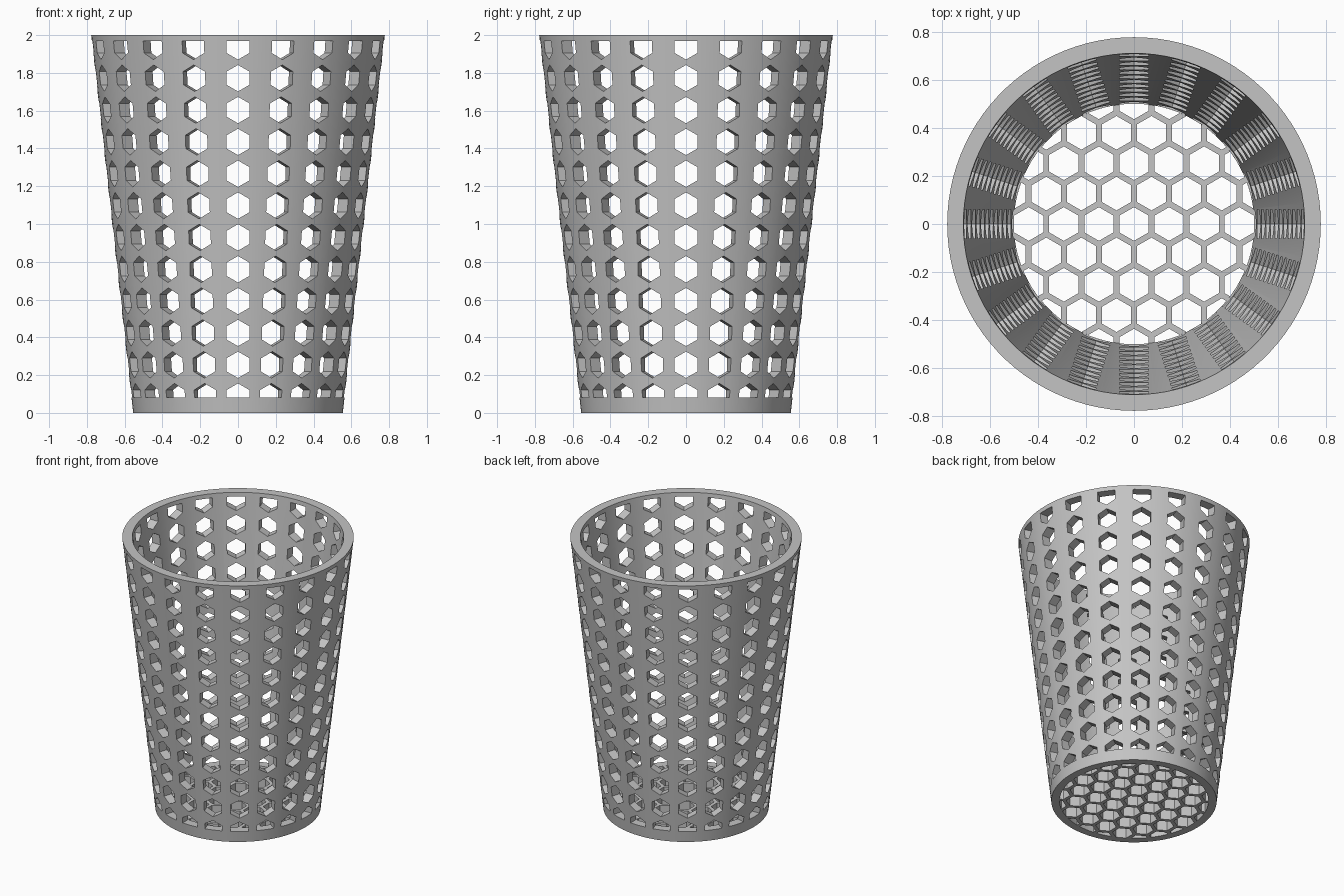
import bpy, bmesh, math
from mathutils import Matrix, Vector

cube = bpy.data.objects.get("Cube")
if cube:
    bpy.data.objects.remove(cube, do_unlink=True)

SEGMENTS = 100        # facets around the basket
COLUMNS = 20          # hole columns around the wall
HOLE = 0.07           # hexagon circumradius
PITCH = 0.146         # spacing of the floor honeycomb
ROW = PITCH * 2 / math.sqrt(3)
FLOOR = 0.08          # floor thickness
TOP_LIMIT = 1.97      # holes stop below the rim

grey = bpy.data.materials.new("light_grey")
grey.use_nodes = True
grey.diffuse_color = (0.55, 0.55, 0.55, 1)
grey.node_tree.nodes["Principled BSDF"].inputs["Base Color"].default_value = grey.diffuse_color


def make_object(name, bm):
    bmesh.ops.recalc_face_normals(bm, faces=bm.faces)
    mesh = bpy.data.meshes.new(name)
    bm.to_mesh(mesh)
    bm.free()
    mesh.materials.append(grey)
    obj = bpy.data.objects.new(name, mesh)
    bpy.context.collection.objects.link(obj)
    return obj


def lathe(name, profile):
    """Closed ring made by turning a (radius, height) profile."""
    bm = bmesh.new()
    rings = []
    for i in range(SEGMENTS):
        a = math.tau * i / SEGMENTS
        rings.append([bm.verts.new((r * math.cos(a), r * math.sin(a), z)) for r, z in profile])
    n = len(profile)
    for i, ring in enumerate(rings):
        nxt = rings[(i + 1) % SEGMENTS]
        for j in range(n):
            k = (j + 1) % n
            bm.faces.new((ring[j], nxt[j], nxt[k], ring[k]))
    return make_object(name, bm)


def add_prism(bm, start, end):
    """Prism between two matching outlines."""
    a = [bm.verts.new(p) for p in start]
    b = [bm.verts.new(p) for p in end]
    bm.faces.new(a)
    bm.faces.new(b[::-1])
    for i in range(len(a)):
        j = (i + 1) % len(a)
        bm.faces.new((a[j], a[i], b[i], b[j]))


def hexagon():
    return [(HOLE * math.sin(k * math.pi / 3), HOLE * math.cos(k * math.pi / 3)) for k in range(6)]


def cut(target, cutter):
    cutter.hide_render = True
    mod = target.modifiers.new("holes", "BOOLEAN")
    mod.operation = "DIFFERENCE"
    mod.solver = "EXACT"
    mod.object = cutter
    bpy.ops.object.select_all(action="DESELECT")
    target.select_set(True)
    bpy.context.view_layer.objects.active = target
    bpy.ops.object.modifier_apply(modifier=mod.name)
    bpy.data.objects.remove(cutter, do_unlink=True)
    bpy.ops.object.shade_smooth_by_angle(angle=math.radians(25))


# Tapered wall with a flat rim
wall = lathe("basket_wall", [(0.555, 0), (0.777, 2), (0.71, 2), (0.5, FLOOR), (0.5, 0)])

# Hexagonal holes in the wall, trimmed at the floor and under the rim
bm = bmesh.new()
for row in range(12):
    centre = 0.086 + row * ROW
    outline = [(x, min(max(centre + z, FLOOR + 0.001), TOP_LIMIT)) for x, z in hexagon()]
    for col in range(COLUMNS):
        turn = Matrix.Rotation(math.tau * col / COLUMNS, 3, "Z")
        add_prism(bm, [turn @ Vector((x, -0.45, z)) for x, z in outline],
                  [turn @ Vector((x, -0.85, z)) for x, z in outline])
cut(wall, make_object("wall_hole_cutter", bm))

# Floor disc
bm = bmesh.new()
bmesh.ops.create_cone(bm, cap_ends=True, segments=SEGMENTS, radius1=0.502, radius2=0.502,
                      depth=FLOOR, matrix=Matrix.Translation((0, 0, FLOOR / 2)))
floor = make_object("basket_floor", bm)

# Honeycomb holes in the floor
bm = bmesh.new()
for row in range(-5, 6):
    for col in range(-5, 6):
        cx = (col + 0.5 * (row % 2)) * PITCH
        cy = row * ROW * 0.75
        if math.hypot(cx, cy) < 0.6:
            add_prism(bm, [(cx + x, cy + y, -0.1) for x, y in hexagon()],
                      [(cx + x, cy + y, 0.2) for x, y in hexagon()])
cut(floor, make_object("floor_hole_cutter", bm))
